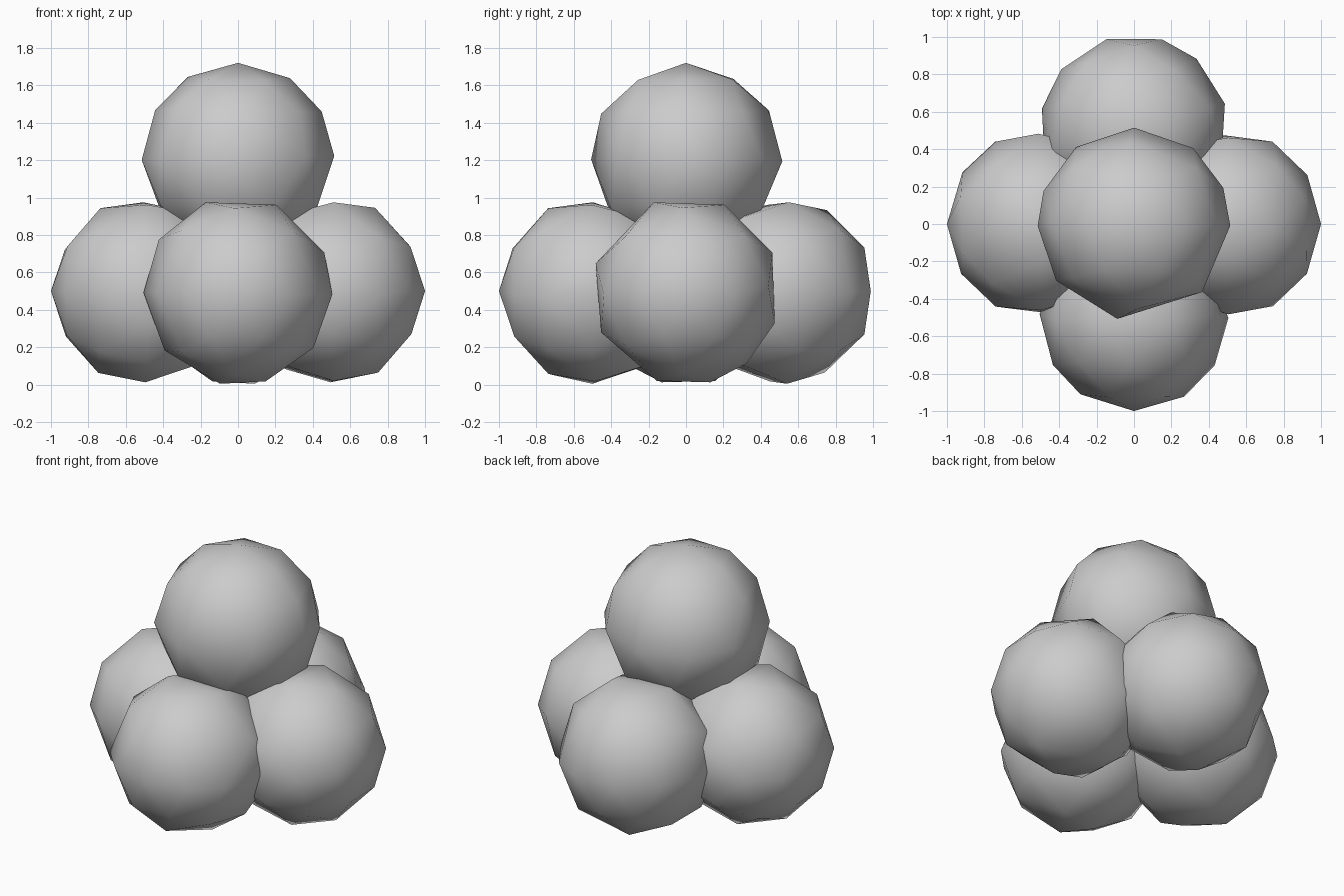
import bpy, bmesh, random
from math import sin, cos, radians
from mathutils import Vector

if "Cube" in bpy.data.objects:
    bpy.data.objects.remove(bpy.data.objects["Cube"])

random.seed(4)


def ball(name, centre, r, u, v, w, equator, tilt=0):
    """Coarse faceted ball: hull of rings around axis w, smooth shaded."""
    u, v, w = Vector(u), Vector(v), Vector(w)
    dirs = [(0, 0), (180, 0)]
    for theta, count in ((33, 6), (60, 8), (120, 8), (148, 6)):
        for i in range(count):
            phase = 0 if theta < 90 else 180 / count
            dirs.append((theta + random.uniform(-2, 2),
                         phase + 360 * i / count + random.uniform(-4, 4)))
    dirs += [(90 + random.uniform(-2, 2), a) for a in equator]

    bm = bmesh.new()
    for theta, phi in dirs:
        t, p = radians(theta), radians(phi)
        a, b, c = sin(t) * cos(p), sin(t) * sin(p), cos(t)
        k = radians(tilt)
        a, c = a * cos(k) + c * sin(k), c * cos(k) - a * sin(k)
        bm.verts.new(Vector(centre) + r * (a * u + b * v + c * w))
    bmesh.ops.convex_hull(bm, input=bm.verts)
    bmesh.ops.recalc_face_normals(bm, faces=bm.faces)
    for f in bm.faces:
        f.smooth = True
    mesh = bpy.data.meshes.new(name)
    bm.to_mesh(mesh)
    bm.free()
    obj = bpy.data.objects.new(name, mesh)
    bpy.context.collection.objects.link(obj)


X, Y, Z = Vector((1, 0, 0)), Vector((0, 1, 0)), Vector((0, 0, 1))
eq_a = (110, 66, 24, -2, -37, -73, -101, -141, -179, 147)
eq_b = (110, 66, 24, -20, -50, -75, -108, -154, 163)

# four base balls, poles pointing outwards
D = 0.495
ball("front_ball", (0, -D, 0.5), 0.505, X, Z, -Y, eq_a)
ball("right_ball", (D, 0, 0.5), 0.505, Y, Z, X, eq_b)
ball("left_ball", (-D, 0, 0.5), 0.505, -Y, Z, -X, eq_b)
ball("back_ball", (0, D + 0.01, 0.5), 0.505, -X, Z, Y, eq_a, tilt=17)

# single ball stacked on top
ball("top_ball", (0, 0, 1.205), 0.515, X, Y, Z,
     (90, 52, 22, -1, -45, -100, -144, -179, 160, 127))
